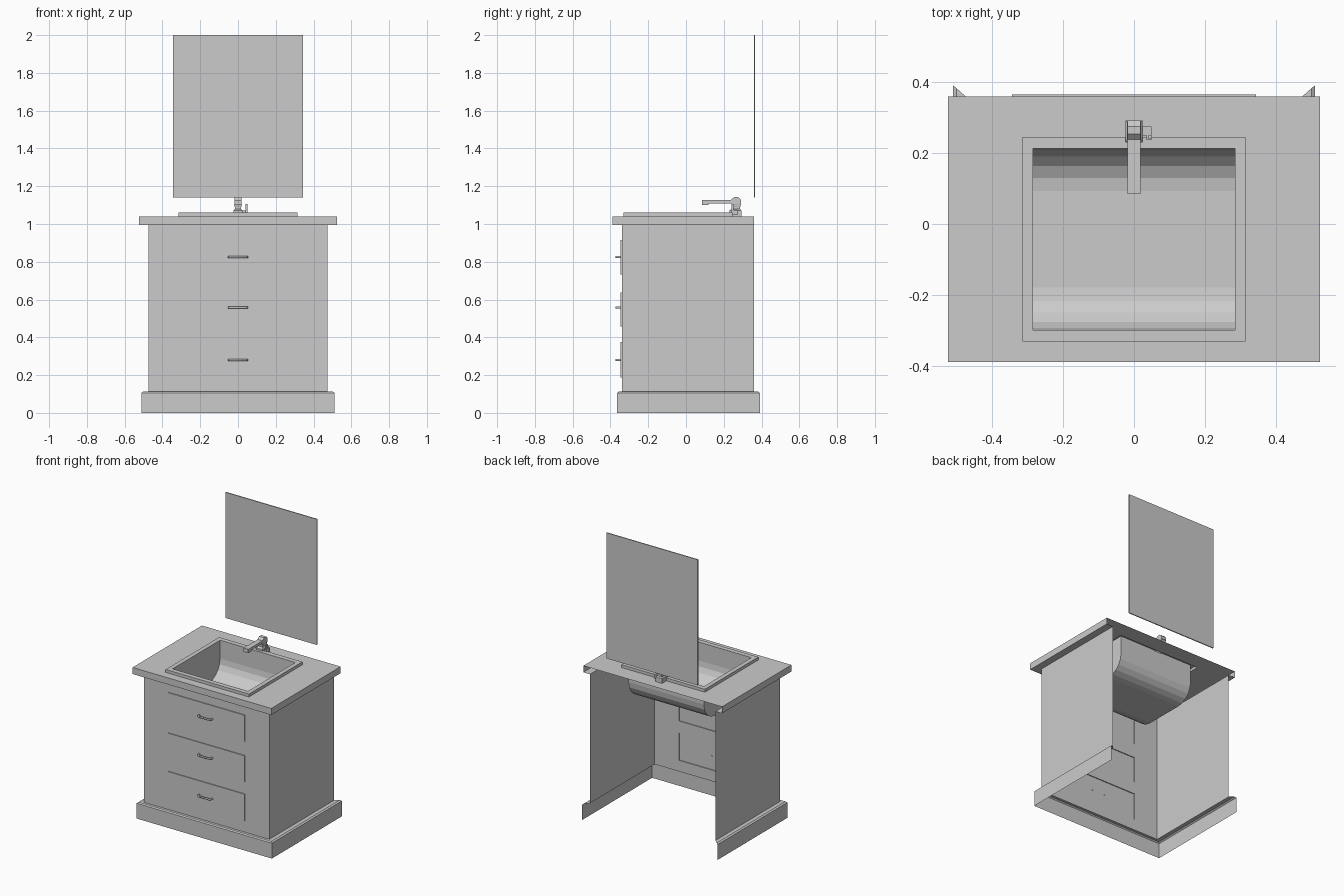
import bpy, bmesh, math
from mathutils import Vector

if "Cube" in bpy.data.objects:
    bpy.data.objects.remove(bpy.data.objects["Cube"])


def make(name, verts, faces):
    me = bpy.data.meshes.new(name)
    me.from_pydata(verts, [], faces)
    me.update()
    ob = bpy.data.objects.new(name, me)
    bpy.context.collection.objects.link(ob)
    return ob


def loft(name, sections, closed_from=0, cap=False):
    """Join rectangles (half width, front y, back y, z); the back stays open before closed_from."""
    verts, faces = [], []
    for hx, yf, yb, z in sections:
        verts += [(-hx, yb, z), (-hx, yf, z), (hx, yf, z), (hx, yb, z)]
    for s in range(len(sections) - 1):
        a, b = s * 4, s * 4 + 4
        for i in range(4 if s >= closed_from else 3):
            j = (i + 1) % 4
            faces.append((a + i, a + j, b + j, b + i))
    if cap:
        n = len(verts)
        faces.append((n - 4, n - 3, n - 2, n - 1))
    return make(name, verts, faces)


def box(name, x0, x1, y0, y1, z0, z1):
    bm = bmesh.new()
    bmesh.ops.create_cube(bm, size=1)
    for v in bm.verts:
        v.co = Vector(((x0 + x1) / 2 + v.co.x * (x1 - x0),
                       (y0 + y1) / 2 + v.co.y * (y1 - y0),
                       (z0 + z1) / 2 + v.co.z * (z1 - z0)))
    ob = make(name, [], [])
    bm.to_mesh(ob.data)
    bm.free()
    return ob


# Skirting: open-backed base with a small chamfer and a ledge
loft("skirting", [(.512, -.365, .392, 0), (.512, -.365, .392, .105),
                  (.502, -.358, .384, .112), (.475, -.34, .36, .112)], closed_from=9)

# Cabinet side panels
for s, side in ((-1, "left"), (1, "right")):
    pts = [(s * .475, .36, .112), (s * .475, -.34, .112),
           (s * .475, -.34, .995), (s * .475, .36, .995)]
    make(side + "_panel", pts if s < 0 else pts[::-1], [(0, 1, 2, 3)])

# Cabinet front with three raised drawer fronts
xs = [-.475, -.29, .29, .475]
zs = [.112, .188, .374, .457, .637, .733, .914, .995]
bm = bmesh.new()
grid = [[bm.verts.new((x, -.34, z)) for x in xs] for z in zs]
drawers = []
for r in range(len(zs) - 1):
    for c in range(3):
        f = bm.faces.new((grid[r][c], grid[r][c + 1], grid[r + 1][c + 1], grid[r + 1][c]))
        if c == 1 and r % 2:
            drawers.append(f)
ext = bmesh.ops.extrude_face_region(bm, geom=drawers)
moved = [g for g in ext["geom"] if isinstance(g, bmesh.types.BMVert)]
bmesh.ops.translate(bm, verts=moved, vec=(0, -.006, 0))
old = [f for f in drawers if f.is_valid]
if old:
    bmesh.ops.delete(bm, geom=old, context="FACES_ONLY")
front = make("drawer_front", [], [])
bm.to_mesh(front.data)
bm.free()

# Drawer handles: one bent bar, used three times
cu = bpy.data.curves.new("handle", "CURVE")
cu.dimensions = "3D"
cu.bevel_depth = .006
cu.bevel_resolution = 1
cu.use_fill_caps = True
path = [(-.049, -.343), (-.049, -.36), (-.04, -.369), (.04, -.369), (.049, -.36), (.049, -.343)]
sp = cu.splines.new("POLY")
sp.points.add(len(path) - 1)
for p, (x, y) in zip(sp.points, path):
    p.co = (x, y, 0, 1)
for name, z in (("lower_handle", .28), ("middle_handle", .558), ("upper_handle", .825)):
    ob = bpy.data.objects.new(name, cu)
    ob.location.z = z
    bpy.context.collection.objects.link(ob)

# Countertop: underside lip, edge, and top with the sink opening
loft("countertop", [(.475, -.34, .36, .995), (.525, -.39, .36, .995),
                    (.525, -.39, .36, 1.04), (.313, -.33, .245, 1.04)], closed_from=2)

# Sink: raised rim and a trough bowl with rounded front and back
rings = [(.315, -.332, .246, 1.04), (.315, -.332, .246, 1.06), (.285, -.30, .213, 1.06)]
R, H, BOTTOM, N = .12, .12, .815, 5
for i in range(N + 1):
    a = math.pi / 2 * i / N
    d = R * (1 - math.cos(a))
    rings.append((.285, -.30 + d, .213 - d, BOTTOM + H * (1 - math.sin(a))))
loft("sink", rings, cap=True)

# Tap body: foot, waist and shoulder as one tapered block
loft("tap_body", [(.024, .23, .293, 1.04), (.024, .23, .293, 1.072), (.017, .243, .287, 1.08),
                  (.017, .243, .287, 1.09), (.02, .24, .29, 1.105)], cap=True)

# Tap head: octagonal block lying across
verts, faces, k = [], [], 8
for x in (-.019, .019):
    for i in range(k):
        a = math.tau * (i + .5) / k
        verts.append((x, .265 + .029 * math.cos(a), 1.118 + .026 * math.sin(a)))
faces = [(i, (i + 1) % k, k + (i + 1) % k, k + i)[::-1] for i in range(k)]
faces += [tuple(range(k))[::-1], tuple(range(k, 2 * k))]
make("tap_head", verts, faces)

# Spout and its outlet
box("spout", -.018, .018, .088, .25, 1.109, 1.127)
box("spout_outlet", -.018, .018, .085, .118, 1.101, 1.127)

# Tap lever on the right side
box("lever_pivot", .022, .04, .25, .275, 1.052, 1.072)
box("lever_knob", .036, .05, .237, .275, 1.05, 1.074)
box("lever", .041, .049, .24, .252, 1.07, 1.107)

# Wall mirror
box("mirror", -.345, .345, .359, .366, 1.14, 2.0)
